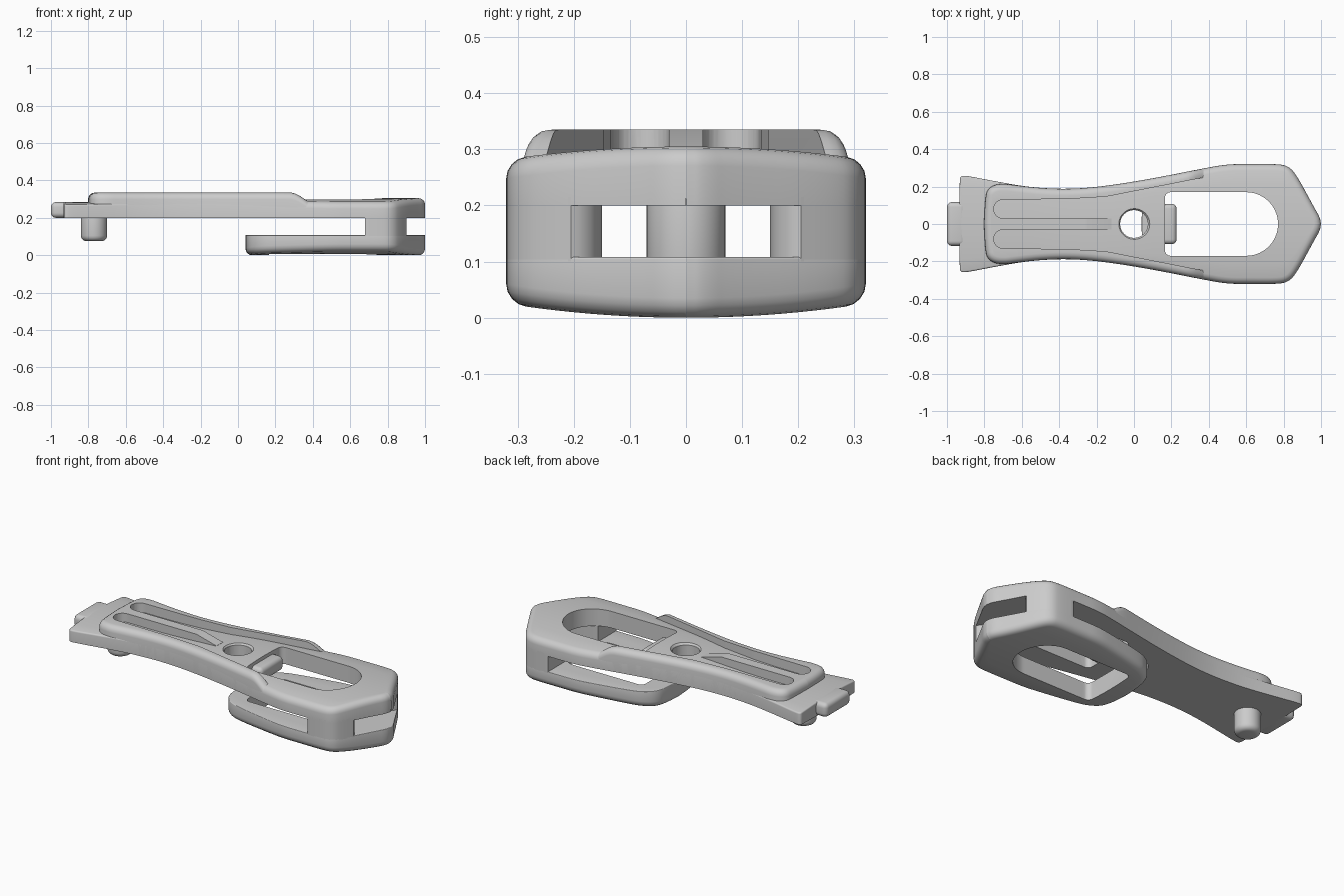
import bpy, bmesh, math
from mathutils import Vector

if "Cube" in bpy.data.objects:
    bpy.data.objects.remove(bpy.data.objects["Cube"])


def finish(name, bm):
    bmesh.ops.remove_doubles(bm, verts=bm.verts, dist=0.0002)
    bmesh.ops.recalc_face_normals(bm, faces=bm.faces)
    mesh = bpy.data.meshes.new(name)
    bm.to_mesh(mesh)
    bm.free()
    ob = bpy.data.objects.new(name, mesh)
    bpy.context.collection.objects.link(ob)
    return ob


def activate(ob):
    bpy.ops.object.select_all(action='DESELECT')
    ob.select_set(True)
    bpy.context.view_layer.objects.active = ob


def apply_all(ob):
    activate(ob)
    for m in list(ob.modifiers):
        bpy.ops.object.modifier_apply(modifier=m.name)


def cut(ob, *cutters):
    for c in cutters:
        m = ob.modifiers.new("Cut", 'BOOLEAN')
        m.operation, m.solver, m.object = 'DIFFERENCE', 'EXACT', c
    apply_all(ob)


def smooth(ob):
    activate(ob)
    bpy.ops.object.shade_smooth_by_angle(angle=math.radians(32))


def soften(pts, rounds=3):
    """Corner cutting that keeps both end points."""
    pts = [Vector(p) for p in pts]
    for _ in range(rounds):
        new = [pts[0]]
        for a, b in zip(pts, pts[1:]):
            new += [a.lerp(b, 0.25), a.lerp(b, 0.75)]
        pts = new + [pts[-1]]
    return pts


def ease(x, a, b):
    t = min(max((x - a) / (b - a), 0), 1)
    return t * t * (3 - 2 * t)


def loft(name, half, bottom, top, round_bottom, round_top, crown_bottom=0, crown_top=0):
    """Solid from a half outline, mirrored in y, with rounded rims and crowned faces."""
    bm = bmesh.new()
    fill = [1 - k / 4 for k in range(1, 8)]
    rows = []
    for i, p in enumerate(half):
        if i in (0, len(half) - 1):
            inward = Vector((1 if i == 0 else -1, 0))
        else:
            t = half[i + 1] - half[i - 1]
            inward = Vector((t.y, -t.x)).normalized()
        low, high = [], []
        for k in range(5):
            a = k * math.pi / 8
            for side, r in ((low, round_bottom(p.x)), (high, round_top(p.x))):
                q = p + inward * r * (1 - math.cos(a))
                side.append((q.x, max(q.y, 0), r * (1 - math.sin(a))))
        for side in (low, high):
            x, y, _ = side[-1]
            side += [(x, y * f, 0) for f in fill]
            side += [(x, -y, d) for x, y, d in side[4::-1]]
        up = [(x, y, top(x) - crown_top * (y / 0.3) ** 2 - d) for x, y, d in high]
        down = [(x, y, bottom + crown_bottom * (y / 0.3) ** 2 + d) for x, y, d in low]
        rows.append([bm.verts.new(v) for v in up + down[::-1]])
    for a, b in zip(rows, rows[1:]):
        for j in range(len(a)):
            k = (j + 1) % len(a)
            bm.faces.new((a[j], a[k], b[k], b[j]))
    bmesh.ops.remove_doubles(bm, verts=bm.verts, dist=0.0002)
    bmesh.ops.dissolve_degenerate(bm, edges=bm.edges, dist=0.0001)
    return finish(name, bm)


def prism(name, pts, z0, z1):
    bm = bmesh.new()
    face = bm.faces.new([bm.verts.new((p[0], p[1], z0)) for p in pts])
    out = bmesh.ops.extrude_face_region(bm, geom=[face])
    verts = [v for v in out["geom"] if isinstance(v, bmesh.types.BMVert)]
    bmesh.ops.translate(bm, verts=verts, vec=(0, 0, z1 - z0))
    return finish(name, bm)


def cone(name, x, r0, r1, z0, z1):
    bm = bmesh.new()
    bmesh.ops.create_cone(bm, cap_ends=True, segments=48, radius1=r0, radius2=r1, depth=z1 - z0)
    bmesh.ops.translate(bm, verts=bm.verts, vec=(x, 0, (z0 + z1) / 2))
    return finish(name, bm)


def rounded(ob, width):
    m = ob.modifiers.new("Round", 'BEVEL')
    m.width, m.segments = width, 5
    m.limit_method, m.angle_limit = 'ANGLE', math.radians(50)
    apply_all(ob)
    smooth(ob)


def box(name, x0, x1, half_y, z0, z1):
    return prism(name, [(x0, -half_y), (x1, -half_y), (x1, half_y), (x0, half_y)], z0, z1)


def arc(cx, cy, r, a0, a1, n):
    angles = [math.radians(a0 + (a1 - a0) * k / n) for k in range(n + 1)]
    return [(cx + r * math.cos(a), cy + r * math.sin(a)) for a in angles]


def mirrored(half):
    return half + [(x, -y) for x, y in reversed(half) if y > 0.001]


# Shared half outlines
waist = [(-0.6, 0.203), (-0.48, 0.191), (-0.35, 0.187), (-0.2, 0.197), (0, 0.226), (0.2, 0.263)]
nose = [(0.38, 0.299), (0.5, 0.32), (0.62, 0.32), (0.76, 0.321), (0.82, 0.312), (0.865, 0.27),
        (0.965, 0.085), (0.994, 0.035), (1, 0)]
flange = [(-0.936, 0), (-0.932, 0.235), (-0.928, 0.255), (-0.905, 0.26), (-0.75, 0.23)]
full = soften(flange + waist + nose)
head = soften([(0.04, 0), (0.044, 0.11), (0.06, 0.185), (0.12, 0.238), (0.2, 0.263)] + nose)
grip = soften([(-0.802, 0), (-0.797, 0.12), (-0.785, 0.19), (-0.72, 0.219)] + waist
              + [(0.38, 0.299), (0.44, 0.3), (0.47, 0.24), (0.48, 0)])

# Main solids
base_plate = loft("base_plate", full, 0.2, lambda x: 0.284 + 0.021 * ease(x, -0.55, 0.1),
                  lambda x: 0, lambda x: 0.008 + 0.026 * ease(x, -0.4, 0.4),
                  crown_top=0.02)
grip_rim = loft("grip_rim", grip, 0.21, lambda x: 0.335 - 0.075 * ease(x, 0.28, 0.44),
                lambda x: 0, lambda x: 0.036)
lower_loop = loft("lower_loop", head, 0.0, lambda x: 0.108,
                  lambda x: 0.035, lambda x: 0.004, crown_bottom=0.022)

# Openings
window_half = arc(0.6, 0, 0.17, 0, 90, 18) + arc(0.195, 0.14, 0.03, 90, 180, 6)
window = prism("window_cutter", mirrored(window_half), -0.1, 0.5)
bore = cone("bore_cutter", 0, 0.074, 0.074, 0.1, 0.5)
flare = cone("flare_cutter", 0, 0.066, 0.09, 0.282, 0.312)
recess_half = ([(-0.12, 0), (-0.12, 0.03)] + arc(-0.7, 0.08, 0.05, 270, 90, 14)
               + [(-0.35, 0.134), (-0.15, 0.146), (0.38, 0.25), (0.6, 0.29)])
recess = prism("recess_cutter", mirrored(recess_half), 0.1, 0.5)
# Slopes the end of the centre ridge down to the recess floor
ramp = box("ramp_cutter", 0, 0.3, 0.035, 0, 0.2)
ramp.location = (-0.25, 0, 0.335)
ramp.rotation_euler.y = 0.26
bpy.context.view_layer.update()
cut(base_plate, window, bore, flare)
cut(grip_rim, recess, ramp)
cut(lower_loop, window)
for helper in (window, bore, flare, recess, ramp):
    bpy.data.objects.remove(helper)
for ob in (base_plate, grip_rim, lower_loop):
    smooth(ob)

# Posts joining the loop to the plate
outer = [(0.68, 0.32)] + [(p.x, p.y) for p in full if 0.68 < p.x < 0.9] + [(0.9, 0.205)]
inner = [(0.895, 0.19), (0.88, 0.17), (0.855, 0.156), (0.82, 0.15), (0.68, 0.15)]
for name, s in (("left_post", 1), ("right_post", -1)):
    smooth(prism(name, [(x, s * y) for x, y in outer + inner], 0.1, 0.215))

# End clip, window catch and locking pin
rounded(box("end_clip", -1, -0.9, 0.117, 0.2, 0.284), 0.026)
rounded(box("window_catch", 0.13, 0.228, 0.108, 0.2, 0.284), 0.026)
rounded(cone("locking_pin", -0.77, 0.07, 0.07, 0.075, 0.24), 0.03)
